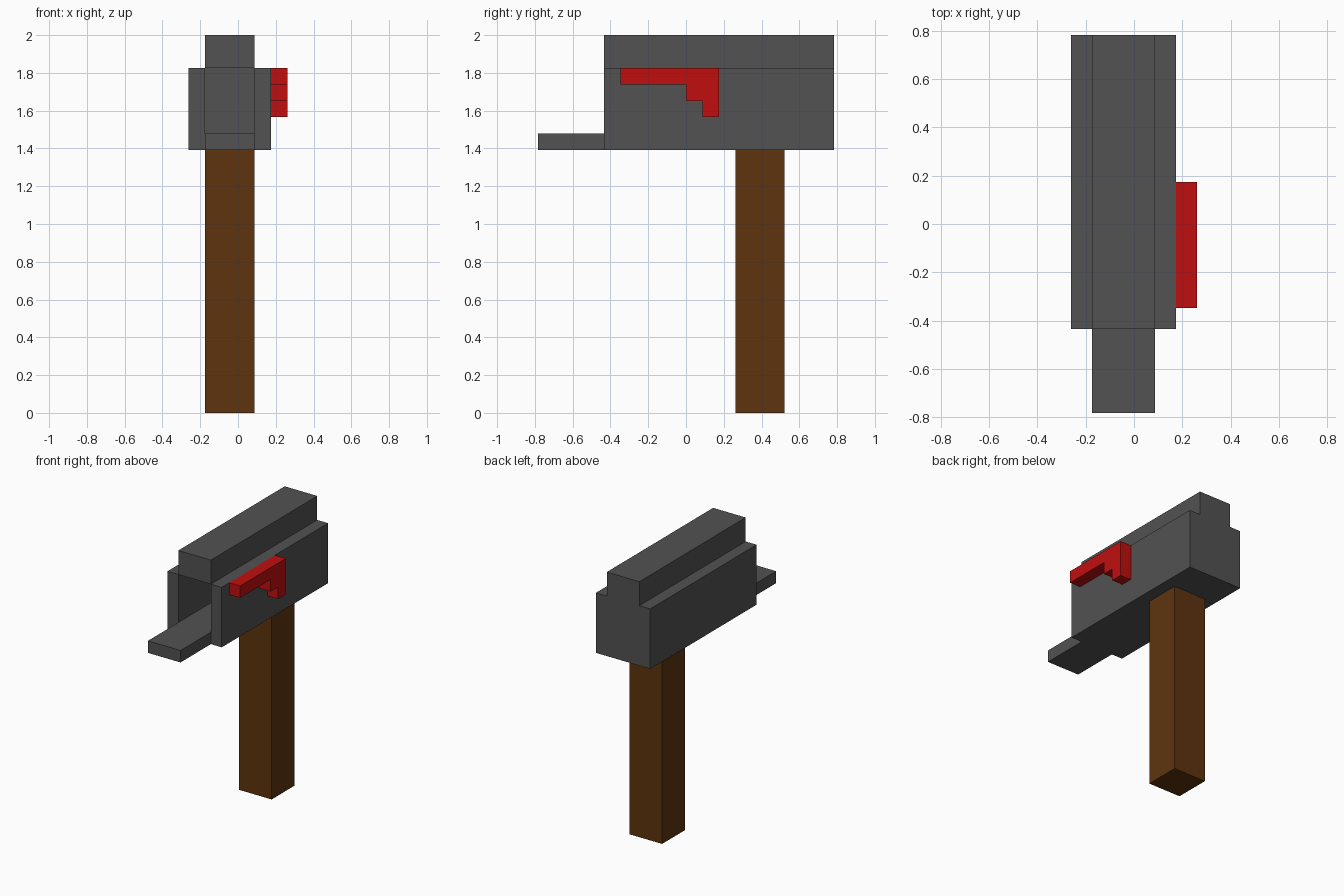
import bpy
import bmesh
from mathutils import Vector

UNIT = 2 / 23  # the whole model sits on a block grid, 23 blocks tall

default_cube = bpy.data.objects.get("Cube")
if default_cube:
    bpy.data.objects.remove(default_cube, do_unlink=True)


def make_material(name, color):
    mat = bpy.data.materials.new(name)
    mat.use_nodes = True
    mat.diffuse_color = (*color, 1)
    bsdf = next(n for n in mat.node_tree.nodes if n.type == "BSDF_PRINCIPLED")
    bsdf.inputs["Base Color"].default_value = (*color, 1)
    return mat


grey = make_material("dark grey metal", (0.084, 0.084, 0.084))
brown = make_material("brown wood", (0.112, 0.034, 0.0045))
red = make_material("red paint", (0.527, 0.0045, 0.0045))


def extrude_profile(name, profile, x_range, mat):
    """Extrude a (y, z) outline, in blocks, across x."""
    x0, x1 = x_range
    bm = bmesh.new()
    face = bm.faces.new([bm.verts.new(Vector((x0, y, z)) * UNIT) for y, z in profile])
    result = bmesh.ops.extrude_face_region(bm, geom=[face], use_keep_orig=True)
    moved = [v for v in result["geom"] if isinstance(v, bmesh.types.BMVert)]
    bmesh.ops.translate(bm, verts=moved, vec=((x1 - x0) * UNIT, 0, 0))
    bmesh.ops.recalc_face_normals(bm, faces=bm.faces)
    mesh = bpy.data.meshes.new(name)
    bm.to_mesh(mesh)
    bm.free()
    mesh.materials.append(mat)
    obj = bpy.data.objects.new(name, mesh)
    bpy.context.collection.objects.link(obj)
    return obj


def box(name, x_range, y_range, z_range, mat):
    (y0, y1), (z0, z1) = y_range, z_range
    return extrude_profile(name, [(y0, z0), (y1, z0), (y1, z1), (y0, z1)], x_range, mat)


middle = (-2, 1)  # width shared by post, floor, roof and back
length = (-5, 9)  # front to back of the housing

# Post
box("post", middle, (3, 6), (0, 16), brown)

# Hollow housing, open at the front
for side, x_range in (("right", (-3, -2)), ("left", (1, 2))):
    box(side + "_wall", x_range, length, (16, 21), grey)
box("roof", middle, length, (21, 23), grey)
box("back_panel", middle, (8, 9), (17, 21), grey)

# Floor running out into the lowered door
box("floor_and_open_door", middle, (-9, 9), (16, 17), grey)

# Stepped signal flag on the left wall
flag_outline = [(-4, 21), (-4, 20), (0, 20), (0, 19), (1, 19), (1, 18), (2, 18), (2, 21)]
extrude_profile("flag", flag_outline, (2, 3), red)
